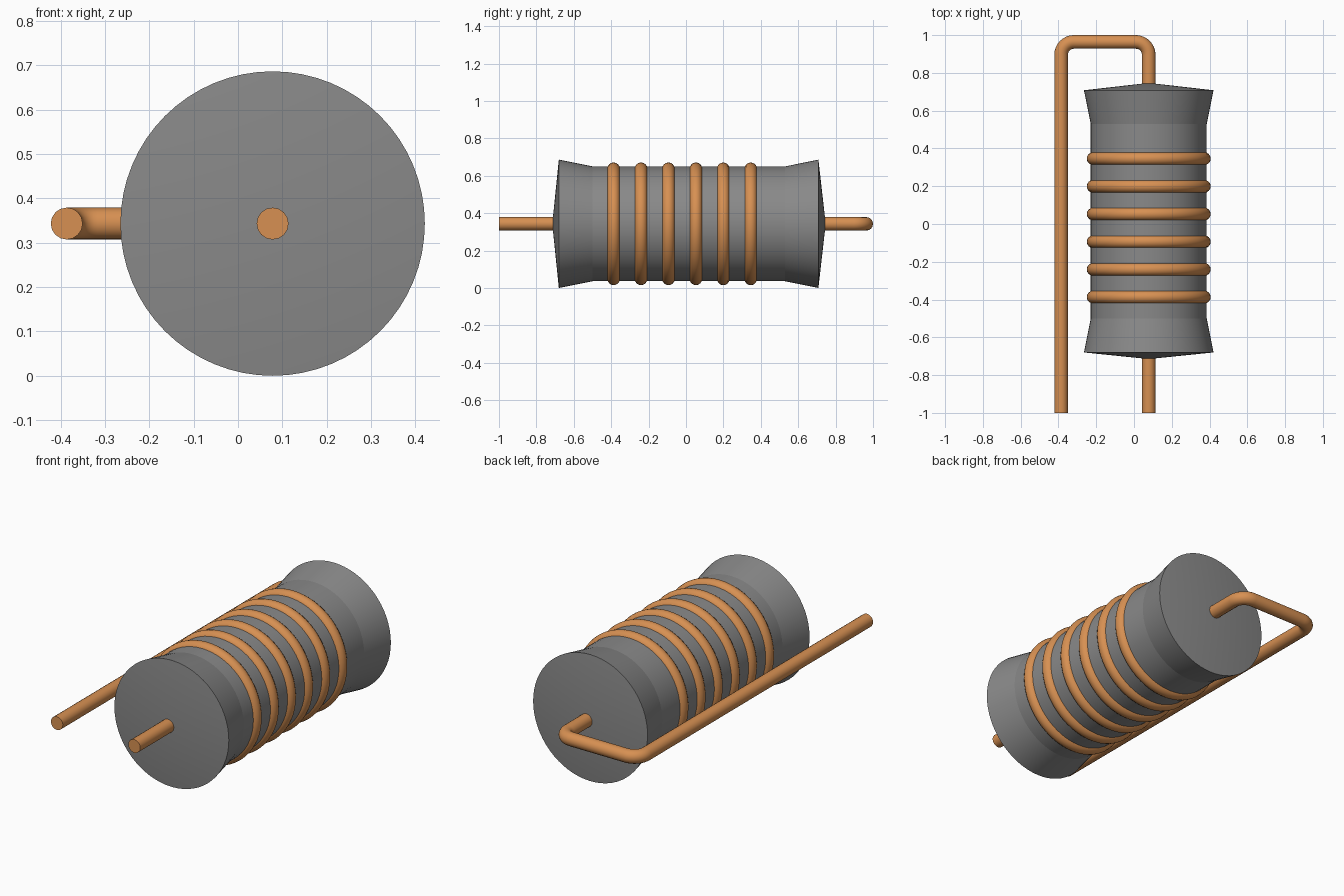
import bpy, bmesh
from math import sin, cos, pi, radians

if "Cube" in bpy.data.objects:
    bpy.data.objects.remove(bpy.data.objects["Cube"])

CX, CZ = 0.078, 0.343      # core axis
WIRE_R, BEND = 0.036, 0.068


def material(name, rgb):
    m = bpy.data.materials.new(name)
    m.diffuse_color = (*rgb, 1)
    m.use_nodes = True
    m.node_tree.nodes["Principled BSDF"].inputs["Base Color"].default_value = m.diffuse_color
    return m


copper = material("copper", (0.68, 0.28, 0.085))
ferrite = material("dark_ferrite", (0.25, 0.25, 0.25))


def smooth(ob, angle=30):
    bpy.ops.object.select_all(action='DESELECT')
    ob.select_set(True)
    bpy.context.view_layer.objects.active = ob
    bpy.ops.object.shade_smooth_by_angle(angle=radians(angle))


def lathe(name, profile, mat, seg=64):
    """Revolve (y, radius) points round the core axis."""
    bm = bmesh.new()
    verts = [bm.verts.new((CX + r, y, CZ)) for y, r in profile]
    edges = [bm.edges.new(p) for p in zip(verts, verts[1:])]
    bmesh.ops.spin(bm, geom=verts + edges, cent=(CX, 0, CZ), axis=(0, 1, 0),
                   angle=2 * pi, steps=seg)
    bmesh.ops.remove_doubles(bm, verts=bm.verts, dist=1e-4)
    bmesh.ops.recalc_face_normals(bm, faces=bm.faces)
    me = bpy.data.meshes.new(name)
    bm.to_mesh(me)
    bm.free()
    me.materials.append(mat)
    ob = bpy.data.objects.new(name, me)
    bpy.context.collection.objects.link(ob)
    smooth(ob, 8)          # keeps the crease where the flare begins


def wire(name, points):
    """Round copper wire through (x, y) points at axis height."""
    cu = bpy.data.curves.new(name, 'CURVE')
    cu.dimensions = '3D'
    cu.bevel_depth = WIRE_R
    cu.bevel_resolution = 6
    cu.use_fill_caps = True
    sp = cu.splines.new('POLY')
    sp.points.add(len(points) - 1)
    for p, (x, y) in zip(sp.points, points):
        p.co = (x, y, CZ, 1)
    ob = bpy.data.objects.new(name, cu)
    bpy.context.collection.objects.link(ob)
    bpy.ops.object.select_all(action='DESELECT')
    ob.select_set(True)
    bpy.context.view_layer.objects.active = ob
    bpy.ops.object.convert(target='MESH')
    ob = bpy.context.object
    ob.data.materials.clear()
    ob.data.materials.append(copper)
    smooth(ob)


def arc(cx, cy, a0, a1, n=8):
    return [(cx + BEND * cos(radians(a0 + (a1 - a0) * i / n)),
             cy + BEND * sin(radians(a0 + (a1 - a0) * i / n))) for i in range(n + 1)]


# core with flared ends and shallow conical caps
lathe("core", [(-0.715, 0), (-0.68, 0.343), (-0.5, 0.307),
               (0.53, 0.307), (0.708, 0.343), (0.747, 0)], ferrite)

# winding rings
for i in range(6):
    bpy.ops.mesh.primitive_torus_add(
        location=(CX, -0.387 + i * 0.1466, CZ), rotation=(pi / 2, 0, 0),
        major_radius=0.294, minor_radius=0.034, major_segments=64, minor_segments=16)
    ring = bpy.context.object
    ring.name = f"winding_ring_{i + 1}"
    ring.data.materials.append(copper)
    smooth(ring, 60)

# straight front lead
wire("front_lead", [(CX, -1), (CX, -0.69)])

# back lead folded alongside the core
RX, TOP = -0.386, 0.964
wire("return_lead", [(CX, 0.72)] + arc(CX - BEND, TOP - BEND, 0, 90)
     + arc(RX + BEND, TOP - BEND, 90, 180) + [(RX, -1)])
